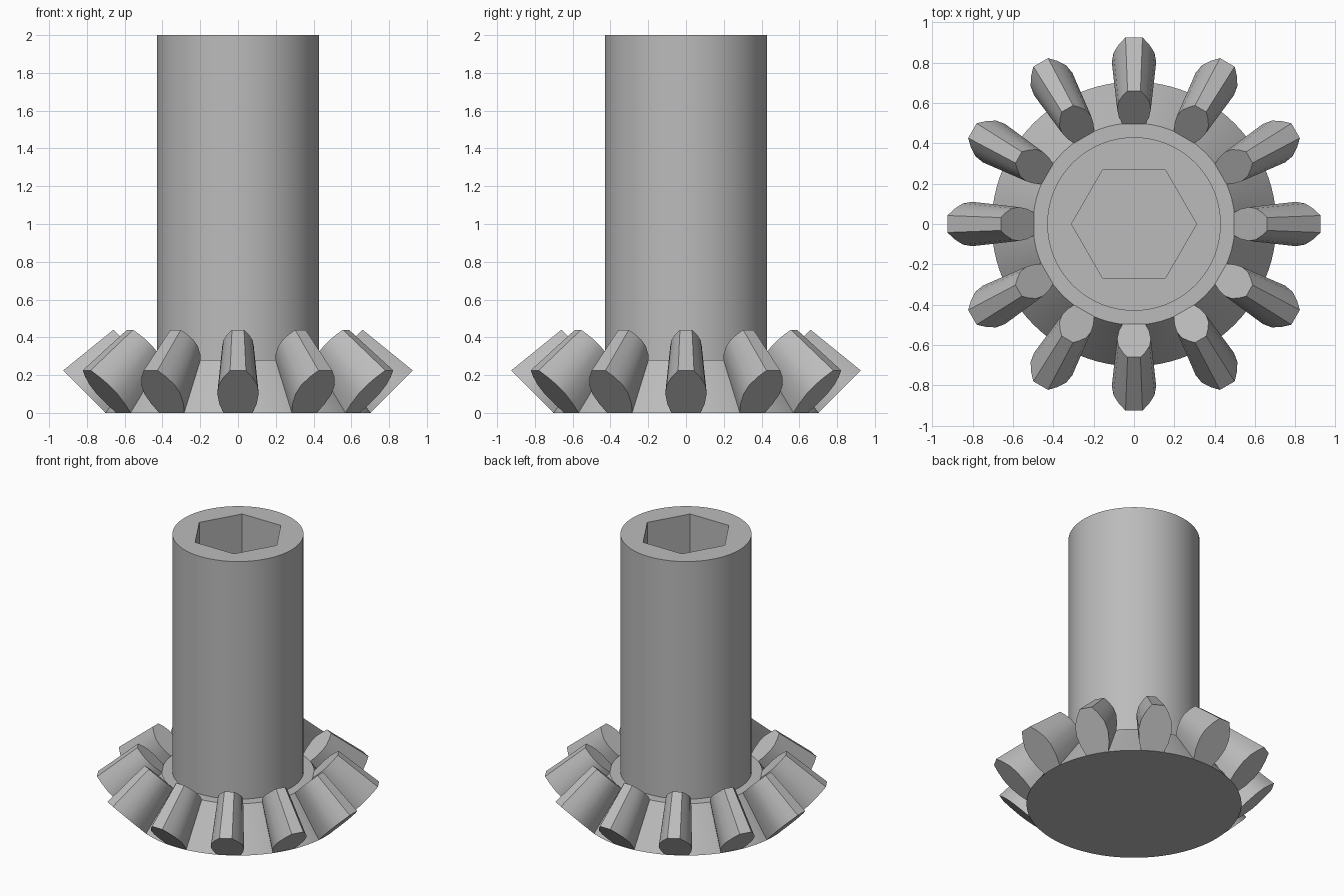
import bpy, bmesh
from math import cos, sin, pi, radians
from mathutils import Matrix, Vector

cube = bpy.data.objects.get("Cube")
if cube:
    bpy.data.objects.remove(cube, do_unlink=True)

TEETH = 12
SIDES = 96

grey = bpy.data.materials.new("steel_grey")
grey.use_nodes = True
grey.diffuse_color = (0.5, 0.5, 0.5, 1)
grey.node_tree.nodes["Principled BSDF"].inputs["Base Color"].default_value = (0.5, 0.5, 0.5, 1)


def add_object(name, bm):
    bmesh.ops.recalc_face_normals(bm, faces=bm.faces[:])
    mesh = bpy.data.meshes.new(name)
    bm.to_mesh(mesh)
    bm.free()
    mesh.materials.append(grey)
    obj = bpy.data.objects.new(name, mesh)
    bpy.context.collection.objects.link(obj)
    return obj


def activate(obj):
    bpy.ops.object.select_all(action="DESELECT")
    obj.select_set(True)
    bpy.context.view_layer.objects.active = obj


def stack_rings(bm, sides, profile):
    """Closed solid from (radius, height) rings."""
    rings = [[bm.verts.new((r * cos(2 * pi * i / sides), r * sin(2 * pi * i / sides), z))
              for i in range(sides)] for r, z in profile]
    for low, high in zip(rings, rings[1:]):
        for i in range(sides):
            j = (i + 1) % sides
            bm.faces.new((low[i], low[j], high[j], high[i]))
    bm.faces.new(rings[0][::-1])
    bm.faces.new(rings[-1])


# Conical hub and shaft, one turned solid
bm = bmesh.new()
stack_rings(bm, SIDES, [(0.705, 0), (0.5, 0.28), (0.43, 0.28), (0.43, 2)])
body = add_object("hub_and_shaft", bm)

# Hexagonal socket in the shaft top
bm = bmesh.new()
stack_rings(bm, 6, [(0.31, 1.0), (0.31, 2.2)])
cutter = add_object("socket_cutter", bm)
cutter.hide_render = True
cut = body.modifiers.new("socket", "BOOLEAN")
cut.operation = "DIFFERENCE"
cut.solver = "EXACT"
cut.object = cutter
activate(body)
bpy.ops.object.modifier_apply(modifier=cut.name)
bpy.data.objects.remove(cutter, do_unlink=True)

# Bevel gear teeth: rounded flank profile as (height fraction, half width)
FLANK = [(0, 0.075), (0.2, 0.098), (0.45, 0.11), (0.66, 0.102), (0.85, 0.074), (1, 0.042)]


def tooth_end(bm, root, tip, scale, turn):
    root, tip = Vector(root), Vector(tip)
    right = [(root.lerp(tip, t), w * scale) for t, w in FLANK]
    outline = right + [(p, -w) for p, w in reversed(right)]
    return [bm.verts.new(turn @ Vector((p.x, w, p.y))) for p, w in outline]


bm = bmesh.new()
for n in range(TEETH):
    turn = Matrix.Rotation(2 * pi * n / TEETH, 3, "Z")
    outer = tooth_end(bm, (0.7, 0), (0.925, 0.225), 1, turn)
    inner = tooth_end(bm, (0.496, 0.28), (0.66, 0.44), 0.76, turn)
    bm.faces.new(outer)
    bm.faces.new(inner[::-1])
    for i in range(len(outer)):
        j = (i + 1) % len(outer)
        bm.faces.new((outer[i], inner[i], inner[j], outer[j]))
teeth = add_object("gear_teeth", bm)

for obj in (body, teeth):
    activate(obj)
    bpy.ops.object.shade_smooth_by_angle(angle=radians(32))
